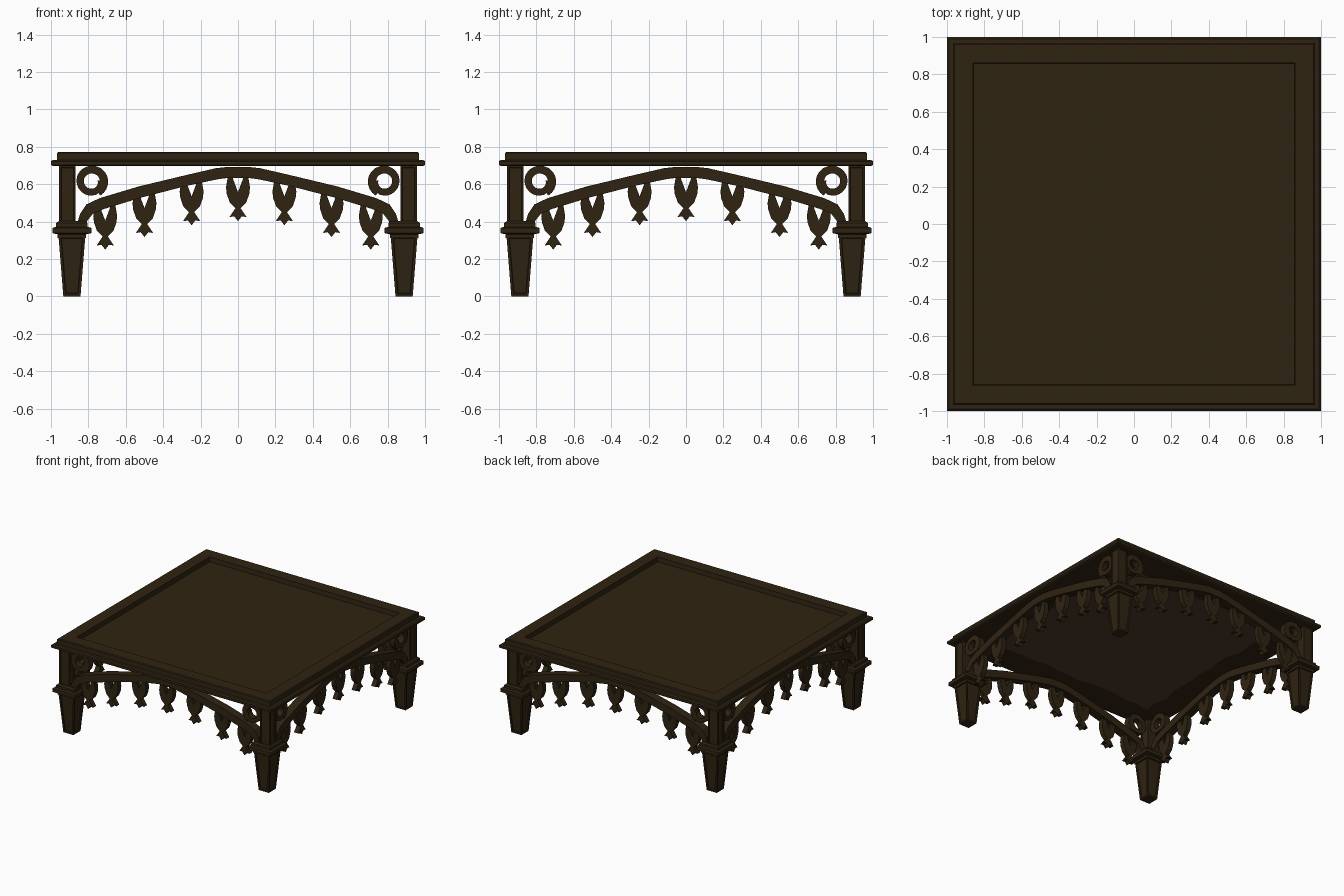
import bpy, bmesh, math, random
from mathutils import Matrix, Vector

random.seed(4)
if "Cube" in bpy.data.objects:
    bpy.data.objects.remove(bpy.data.objects["Cube"])


def material(name, rgb):
    m = bpy.data.materials.new(name)
    m.use_nodes = True
    m.diffuse_color = (*rgb, 1)
    b = m.node_tree.nodes["Principled BSDF"]
    b.inputs["Base Color"].default_value = (*rgb, 1)
    b.inputs["Roughness"].default_value = 0.8
    return m


DARK = material("dark wood", (0.028, 0.017, 0.006))
PALE = material("worn underside wood", (0.07, 0.041, 0.025))


def finish(bm, name, mat=DARK):
    bmesh.ops.recalc_face_normals(bm, faces=bm.faces)
    me = bpy.data.meshes.new(name)
    bm.to_mesh(me)
    bm.free()
    me.materials.append(mat)
    ob = bpy.data.objects.new(name, me)
    bpy.context.scene.collection.objects.link(ob)
    return ob


def stack(bm, levels):
    """Square column through (half width, z) levels."""
    rings = [[bm.verts.new((sx * h, sy * h, z)) for sx, sy in
              ((-1, -1), (1, -1), (1, 1), (-1, 1))] for h, z in levels]
    sides = []
    for a, b in zip(rings, rings[1:]):
        for i in range(4):
            j = (i + 1) % 4
            sides.append(bm.faces.new((a[i], a[j], b[j], b[i])))
    bm.faces.new(rings[0][::-1])
    bm.faces.new(rings[-1])
    return sides


def panel_faces(bm, faces, margin, depth):
    """Sink a panel into each face."""
    bmesh.ops.recalc_face_normals(bm, faces=bm.faces)
    bmesh.ops.inset_individual(bm, faces=faces, thickness=margin)
    bmesh.ops.inset_individual(bm, faces=faces, thickness=0.004, depth=-depth)


def strip(upper, lower, depth, name):
    """Ribbon of rectangular section between two edges in the xz plane."""
    bm = bmesh.new()
    h = depth / 2
    secs = [[bm.verts.new(p) for p in ((a[0], -h, a[1]), (b[0], -h, b[1]),
                                       (b[0], h, b[1]), (a[0], h, a[1]))]
            for a, b in zip(upper, lower)]
    for s, t in zip(secs, secs[1:]):
        for i in range(4):
            j = (i + 1) % 4
            bm.faces.new((s[i], s[j], t[j], t[i]))
    bm.faces.new(secs[0])
    bm.faces.new(secs[-1])
    return finish(bm, name)


def plate(outline, depth, name):
    """Flat outline in the xz plane, extruded along y."""
    bm = bmesh.new()
    f = bm.faces.new([bm.verts.new((x, -depth / 2, z)) for x, z in outline])
    ext = bmesh.ops.extrude_face_region(bm, geom=[f])["geom"]
    bmesh.ops.translate(bm, vec=(0, depth, 0),
                        verts=[v for v in ext if isinstance(v, bmesh.types.BMVert)])
    bmesh.ops.triangulate(bm, faces=[g for g in bm.faces if len(g.verts) > 4])
    return finish(bm, name)


def copy_of(ob, name, matrix):
    new = bpy.data.objects.new(name, ob.data)
    new.matrix_world = matrix
    bpy.context.scene.collection.objects.link(new)
    return new


# Table top: lower ledge, raised rim and sunken centre panel
bm = bmesh.new()
stack(bm, [(0.99, 0.697), (1.0, 0.703), (1.0, 0.722), (0.99, 0.73),
           (0.967, 0.73), (0.967, 0.767), (0.96, 0.773), (0.862, 0.773),
           (0.858, 0.736)])
finish(bm, "table_top")

# Ragged pale patch beneath the top
bm = bmesh.new()
ring = []
steps = 14
for side in range(4):
    turn = Matrix.Rotation(side * math.pi / 2, 3, 'Z')
    for i in range(steps):
        t = 2 * i / steps - 1
        r = 0.75 + 0.04 * t * t + random.uniform(-0.02, 0.02)
        ring.append(bm.verts.new(turn @ Vector((t * 0.78, -r, 0.694))))
bm.faces.new(ring[::-1])
patch = finish(bm, "underside_patch", PALE)
for p in patch.data.polygons:
    if p.normal.z > 0:
        p.flip()

# Legs: tapered foot, stepped collar and square upper post
CORNER = 0.888
POST = 0.912
bm = bmesh.new()
foot = stack(bm, [(0.046, 0), (0.072, 0.325)])
panel_faces(bm, foot, 0.018, 0.008)
stack(bm, [(0.076, 0.312), (0.076, 0.332), (0.104, 0.338), (0.104, 0.366),
           (0.084, 0.372), (0.084, 0.392), (0.072, 0.402)])
leg = finish(bm, "leg_front_right")
bm = bmesh.new()
posts = stack(bm, [(0.044, 0.39), (0.044, 0.7)])
panel_faces(bm, posts, 0.014, 0.006)
post = finish(bm, "post_front_right")
CORNERS = {"front_right": (-1, -1), "front_left": (1, -1),
           "back_left": (1, 1), "back_right": (-1, 1)}
for label, (sx, sy) in CORNERS.items():
    for part, src, c in (("leg", leg, CORNER), ("post", post, POST)):
        place = Matrix.Translation((sx * c, sy * c, 0))
        if label == "front_right":
            src.matrix_world = place
        else:
            copy_of(src, part + "_" + label, place)

# Arched apron rail, mirrored about its middle
top_half = [(0.86, 0.39), (0.845, 0.44), (0.81, 0.492), (0.74, 0.525),
            (0.53, 0.588), (0.28, 0.648), (0.12, 0.685), (0.05, 0.693)]
low_half = [(0.81, 0.39), (0.805, 0.405), (0.775, 0.443), (0.715, 0.468),
            (0.51, 0.53), (0.27, 0.592), (0.11, 0.626), (0.05, 0.634)]


def mirrored(half):
    return [(-x, z) for x, z in half] + half[::-1]


arch = strip(mirrored(top_half), mirrored(low_half), 0.07, "arch")

# Curled scroll
outer, inner = [], []
turns = 26
for i in range(turns + 1):
    t = i / turns
    a = math.radians(-60 + 430 * t)
    r = 0.086 - 0.022 * max(0, t - 0.5) * 2
    w = 0.046 - 0.012 * t
    outer.append((r * math.cos(a), r * math.sin(a)))
    inner.append(((r - w) * math.cos(a), (r - w) * math.sin(a)))
scroll = strip(outer, inner, 0.05, "scroll")

# Hanging tassel: forked body, narrow neck and pointed tail
half = [(0.03, 0.025), (0.055, 0.025), (0.064, -0.03), (0.06, -0.065),
        (0.044, -0.11), (0.014, -0.14), (0.046, -0.188), (0.02, -0.184)]
outline = [(0, -0.055)] + half + [(0, -0.21)] + [(-x, z) for x, z in half[::-1]]
tassel = plate(outline, 0.04, "tassel")

# Repeat the apron on all four sides
HANGERS = [(0, 0.612), (0.248, 0.59), (0.5, 0.527), (0.71, 0.46)]
for n, side in enumerate(("front", "left", "back", "right")):
    base = Matrix.Rotation(n * math.pi / 2, 4, 'Z') @ Matrix.Translation((0, -POST, 0))
    copy_of(arch, "arch_" + side, base)
    for sx in (-1, 1):
        copy_of(scroll, f"scroll_{side}_{'a' if sx < 0 else 'b'}",
                base @ Matrix.Translation((sx * 0.78, 0, 0.613))
                @ Matrix.Rotation(0 if sx < 0 else math.pi, 4, 'Z'))
    for k, (x, z) in enumerate(HANGERS):
        for sx in ((1,) if x == 0 else (-1, 1)):
            copy_of(tassel, f"tassel_{side}_{k}_{'a' if sx < 0 else 'b'}",
                    base @ Matrix.Translation((sx * x, 0, z)))
for src in (arch, scroll, tassel):
    bpy.data.objects.remove(src)
